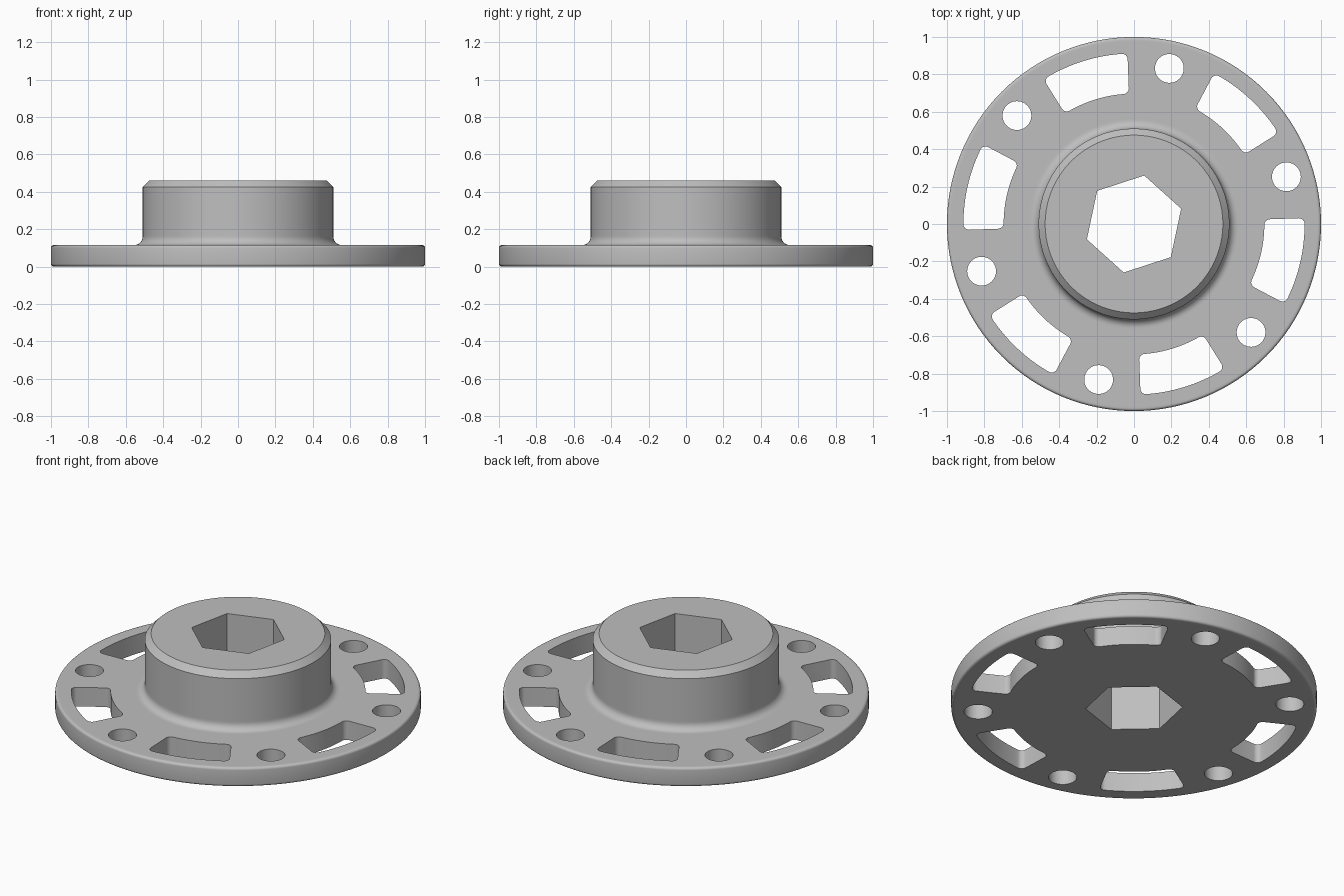
import bpy, bmesh
from math import sin, cos, pi, radians, asin

if "Cube" in bpy.data.objects:
    bpy.data.objects.remove(bpy.data.objects["Cube"])

SEGS = 128
FLANGE_TOP, HUB_TOP = 0.115, 0.46
HUB_R, FILLET, EDGE = 0.51, 0.045, 0.015

grey = bpy.data.materials.new("plain grey")
grey.diffuse_color = (0.52, 0.52, 0.52, 1)
grey.use_nodes = True
grey.node_tree.nodes["Principled BSDF"].inputs["Base Color"].default_value = grey.diffuse_color


def polar(r, a):
    return (r * cos(a), r * sin(a))


def arc(cx, cy, r, a0, a1, n):
    return [(cx + r * cos(a0 + (a1 - a0) * i / n),
             cy + r * sin(a0 + (a1 - a0) * i / n)) for i in range(n + 1)]


def finish(bm, name):
    bmesh.ops.recalc_face_normals(bm, faces=bm.faces)
    mesh = bpy.data.meshes.new(name)
    bm.to_mesh(mesh)
    bm.free()
    mesh.materials.append(grey)
    obj = bpy.data.objects.new(name, mesh)
    bpy.context.collection.objects.link(obj)
    return obj


def add_prism(bm, outline, angle=0.0):
    """Vertical through-prism, outline rotated about z."""
    c, s = cos(angle), sin(angle)
    rings = [[bm.verts.new((x * c - y * s, x * s + y * c, z)) for x, y in outline]
             for z in (-0.2, 0.8)]
    n = len(outline)
    for i in range(n):
        j = (i + 1) % n
        bm.faces.new((rings[0][i], rings[0][j], rings[1][j], rings[1][i]))
    bm.faces.new(rings[0][::-1])
    bm.faces.new(rings[1])


# Hub and flange turned from one (radius, height) profile
profile = [(0.975, 0)]
profile += arc(1 - EDGE, EDGE, EDGE, -pi / 2, 0, 5)
profile += arc(1 - EDGE, FLANGE_TOP - EDGE, EDGE, 0, pi / 2, 5)
profile += [(0.975, FLANGE_TOP), (HUB_R + FILLET + 0.01, FLANGE_TOP)]
profile += arc(HUB_R + FILLET, FLANGE_TOP + FILLET, FILLET, -pi / 2, -pi, 8)
profile += [(HUB_R, FLANGE_TOP + FILLET + 0.01),
            (HUB_R, HUB_TOP - 0.035), (HUB_R - 0.035, HUB_TOP)]

bm = bmesh.new()
rings = [[bm.verts.new((*polar(r, 2 * pi * k / SEGS), z)) for k in range(SEGS)]
         for r, z in profile]
for lo, hi in zip(rings, rings[1:]):
    for k in range(SEGS):
        j = (k + 1) % SEGS
        bm.faces.new((lo[k], lo[j], hi[j], hi[k]))
bm.faces.new(rings[0][::-1])
bm.faces.new(rings[-1])
body = finish(bm, "hub_flange")

# Rounded ring-sector slot outline: one half, then mirrored
R0, R1, F, HALF = 0.697, 0.912, 0.03, radians(14.9)
d_out, d_in = R1 - F, R0 + F
a_out, a_in = HALF - asin(F / d_out), HALF - asin(F / d_in)
half = arc(0, 0, R1, 0, a_out, 8)[:-1]
half += arc(*polar(d_out, a_out), F, a_out, HALF + pi / 2, 6)
half += arc(*polar(d_in, a_in), F, HALF + pi / 2, a_in + pi, 6)
half += arc(0, 0, R0, a_in, 0, 8)[1:]
slot = half + [(x, -y) for x, y in half[-2:0:-1]]

# Cutters: hexagonal bore, six bolt holes, six slots
bm = bmesh.new()
add_prism(bm, [polar(0.265, radians(18 + 60 * k)) for k in range(6)])
bolt = arc(0.853, 0, 0.077, 0, 2 * pi, 40)[:-1]
for k in range(6):
    add_prism(bm, bolt, radians(17.2 + 60 * k))
    add_prism(bm, slot, radians(47.1 + 60 * k))
cutter = finish(bm, "opening_cutter")
cutter.hide_render = True

mod = body.modifiers.new("openings", 'BOOLEAN')
mod.operation = 'DIFFERENCE'
mod.solver = 'EXACT'
mod.object = cutter
bpy.context.view_layer.objects.active = body
body.select_set(True)
bpy.ops.object.modifier_apply(modifier=mod.name)
bpy.data.objects.remove(cutter)

bpy.ops.object.shade_smooth_by_angle(angle=radians(30))
